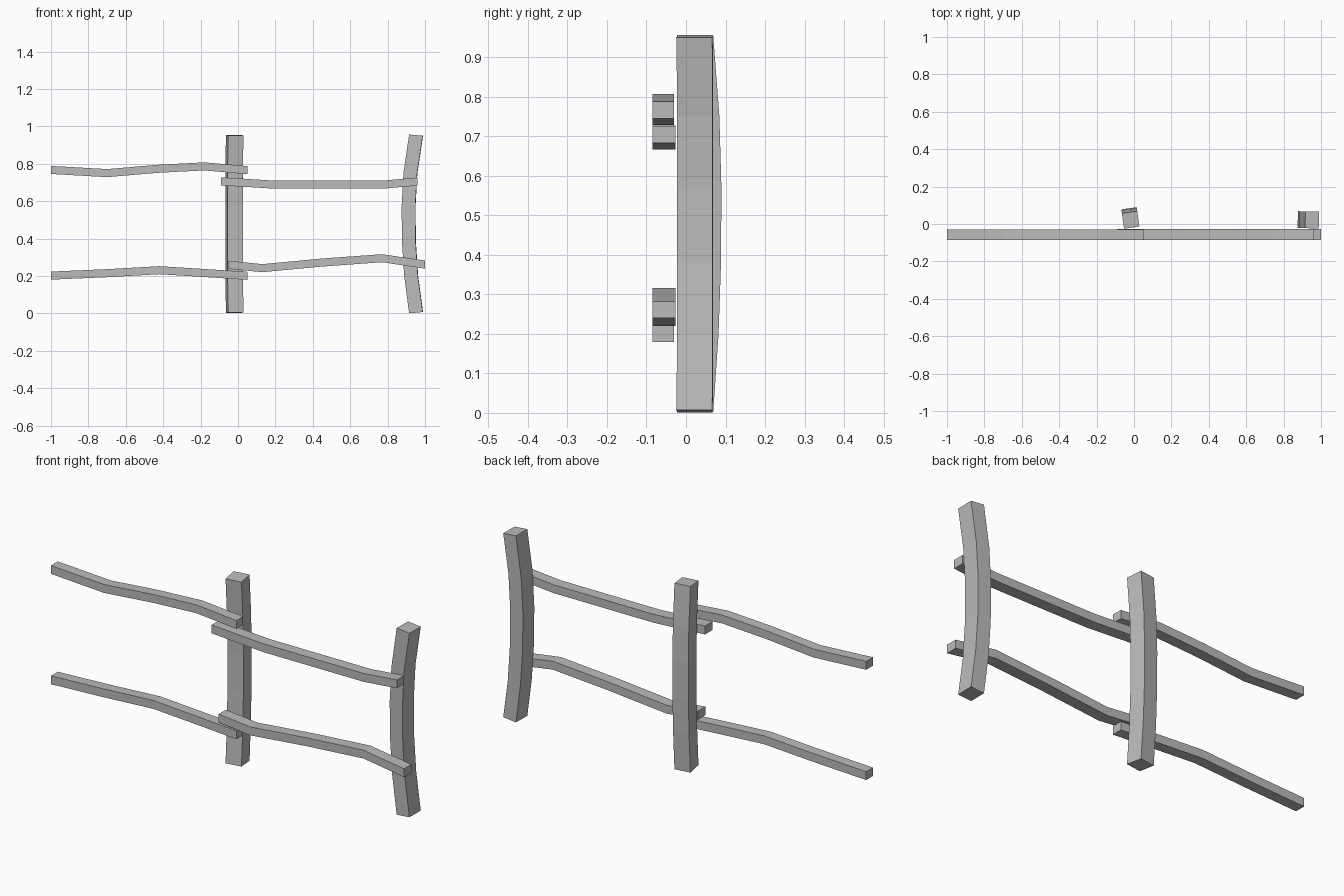
import bpy, bmesh, math
from mathutils import Vector

if "Cube" in bpy.data.objects:
    bpy.data.objects.remove(bpy.data.objects["Cube"])

grey = bpy.data.materials.new("weathered_grey")
grey.use_nodes = True
grey.diffuse_color = (0.5, 0.5, 0.5, 1)
grey.node_tree.nodes["Principled BSDF"].inputs["Base Color"].default_value = (0.5, 0.5, 0.5, 1)


def beam(name, path, half_a, half_b):
    """Square timber: one four-cornered ring per path point, joined and capped."""
    bm = bmesh.new()
    rings = []
    for i, point in enumerate(path):
        a, b = half_a(i), half_b(i)
        rings.append([bm.verts.new(point + a * s + b * t)
                      for s, t in ((-1, -1), (1, -1), (1, 1), (-1, 1))])
    for low, high in zip(rings, rings[1:]):
        for k in range(4):
            n = (k + 1) % 4
            bm.faces.new((low[k], low[n], high[n], high[k]))
    bm.faces.new(rings[0])
    bm.faces.new(rings[-1])
    bmesh.ops.recalc_face_normals(bm, faces=bm.faces)
    mesh = bpy.data.meshes.new(name)
    bm.to_mesh(mesh)
    bm.free()
    mesh.materials.append(grey)
    obj = bpy.data.objects.new(name, mesh)
    bpy.context.collection.objects.link(obj)


def post(name, x, y, angle, bend, thick, wide, tilt):
    """Upright that bows towards the given direction, with slightly slanted ends."""
    u = Vector((math.cos(angle), math.sin(angle), 0))
    v = Vector((-u.y, u.x, 0))
    bow = ((0.004, 0), (0.2, 0.65), (0.38, 0.95), (0.57, 1), (0.75, 0.75), (0.953, 0))
    path = [Vector((x, y, z)) + u * bend * amount for z, amount in bow]
    slant = {0: -tilt, len(bow) - 1: tilt}
    beam(name, path,
         lambda i: (u + Vector((0, 0, slant.get(i, 0)))) * thick / 2,
         lambda i: v * wide / 2)


def rail(name, points, back):
    """Crooked rail with upright ends, following (x, z) points."""
    front = -0.085
    path = [Vector((x, (front + back) / 2, z)) for x, z in points]
    beam(name, path,
         lambda i: Vector((0, (back - front) / 2, 0)),
         lambda i: Vector((0, 0, 0.0215)))


# Posts
post("middle_post", -0.018, 0.022, math.radians(98), 0.021, 0.083, 0.083, 0.05)
post("end_post", 0.952, 0.022, math.radians(179), 0.04, 0.073, 0.09, 0.09)

# Rails
rail("upper_right_rail", [(-1, 0.767), (-0.7, 0.75), (-0.43, 0.773), (-0.18, 0.786), (0.05, 0.766)], -0.03)
rail("lower_right_rail", [(-1, 0.202), (-0.7, 0.215), (-0.42, 0.231), (-0.18, 0.216), (0.05, 0.201)], -0.03)
rail("upper_left_rail", [(-0.09, 0.706), (0.2, 0.688), (0.77, 0.688), (0.96, 0.705)], -0.026)
rail("lower_left_rail", [(-0.05, 0.26), (0.13, 0.242), (0.45, 0.272), (0.77, 0.295), (1, 0.261)], -0.026)
